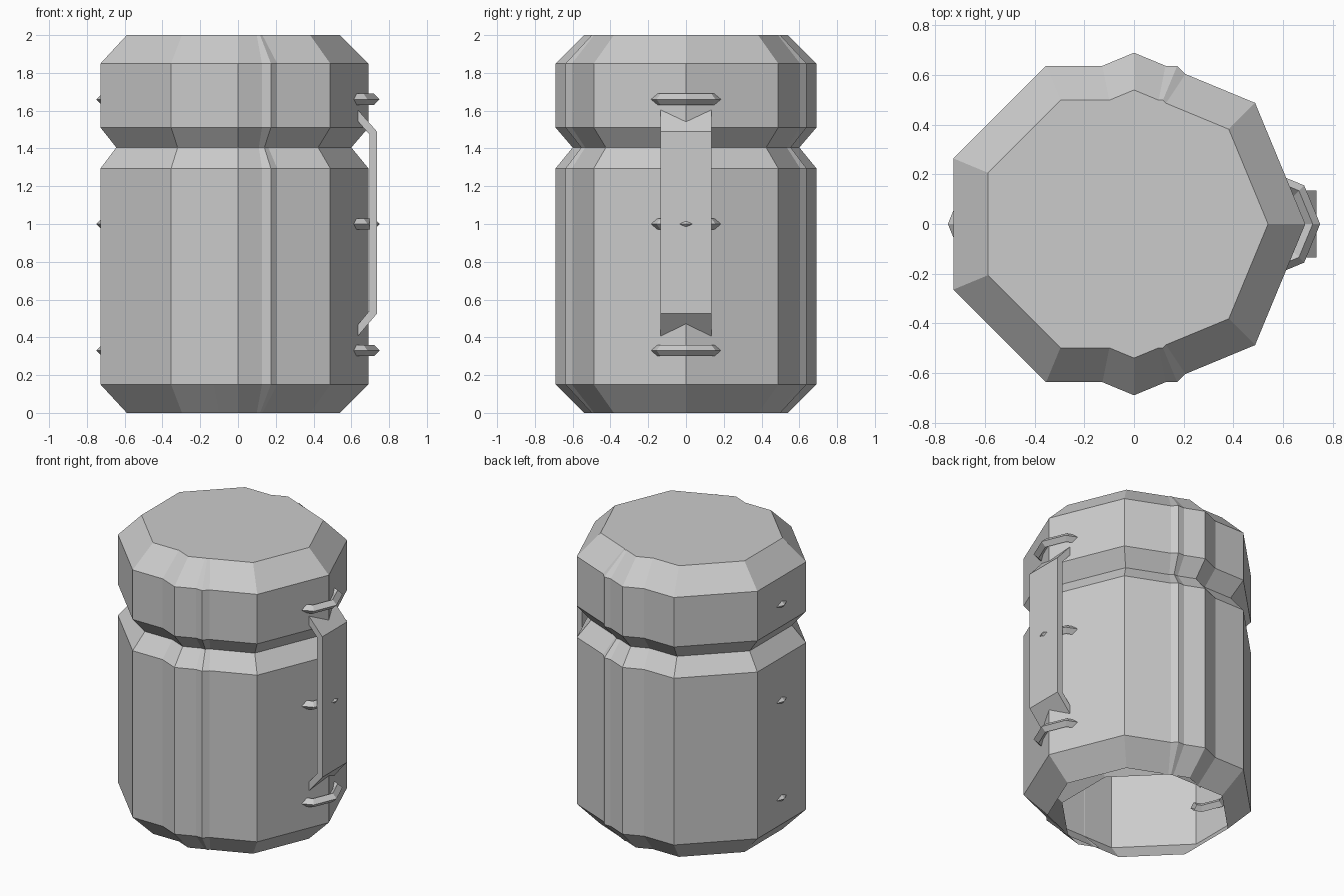
import bpy, bmesh
from math import sin, cos, tau
from mathutils import Vector

if "Cube" in bpy.data.objects:
    bpy.data.objects.remove(bpy.data.objects["Cube"])

# radius / height profile shared by both overlapping shells
PROFILE = [(0.54, 0), (0.69, 0.15), (0.69, 1.295), (0.60, 1.405),
           (0.69, 1.51), (0.69, 1.85), (0.54, 2.0)]


def cut_x(bm, x, side):
    """Keep only the geometry beyond x in the given direction."""
    geom = bm.verts[:] + bm.edges[:] + bm.faces[:]
    bmesh.ops.bisect_plane(bm, geom=geom, plane_co=(x, 0, 0),
                           plane_no=(side, 0, 0), clear_inner=True)


def finish(name, bm):
    bmesh.ops.recalc_face_normals(bm, faces=bm.faces)
    mesh = bpy.data.meshes.new(name)
    bm.to_mesh(mesh)
    bm.free()
    obj = bpy.data.objects.new(name, mesh)
    bpy.context.collection.objects.link(obj)
    return obj


def shell(name, cx, turn, cut=None):
    """Eight-sided shell, closed on top and open underneath."""
    bm = bmesh.new()
    rings = [[bm.verts.new((cx + r * cos(tau * (i + turn) / 8),
                            r * sin(tau * (i + turn) / 8), z))
              for i in range(8)] for r, z in PROFILE]
    for a, b in zip(rings, rings[1:]):
        for i in range(8):
            j = (i + 1) % 8
            bm.faces.new((a[i], a[j], b[j], b[i]))
    bm.faces.new(rings[-1])
    if cut is not None:
        cut_x(bm, cut, 1)
    return finish(name, bm)


def ring(name, side, z):
    """Low-poly ring half sunk into the wall."""
    bm = bmesh.new()
    loops = []
    for i in range(8):
        a = tau * i / 8
        loops.append([bm.verts.new((side * 0.53 + (0.19 + dr) * cos(a),
                                    (0.19 + dr) * sin(a), z + dz))
                      for dr, dz in ((0.03, 0), (0, 0.03), (-0.03, 0), (0, -0.03))])
    for i in range(8):
        a, b = loops[i], loops[(i + 1) % 8]
        for k in range(4):
            m = (k + 1) % 4
            bm.faces.new((a[k], b[k], b[m], a[m]))
    cut_x(bm, side * 0.615, side)
    return finish(name, bm)


# two overlapping canister shells
shell("rear_shell", -0.09, 0.5)
shell("front_shell", 0.0, 0.0, cut=-0.13)

# rings on both sides
for side, label in ((1, "right"), (-1, "left")):
    for z, level in ((0.33, "lower"), (1.0, "middle"), (1.66, "upper")):
        ring(f"{label}_{level}_ring", side, z)

# flat strap handle on the right
outline = [(0.625, 0.395), (0.735, 0.525), (0.735, 1.49), (0.625, 1.615),
           (0.625, 1.555), (0.695, 1.475), (0.695, 0.54), (0.625, 0.455)]
bm = bmesh.new()
near, far = ([bm.verts.new((x, y, z)) for x, z in outline] for y in (-0.135, 0.135))
for i in range(8):
    j = (i + 1) % 8
    bm.faces.new((near[i], near[j], far[j], far[i]))
for side in (near, far):
    for i in range(3):
        bm.faces.new((side[i], side[i + 1], side[6 - i], side[7 - i]))
finish("strap_handle", bm)
